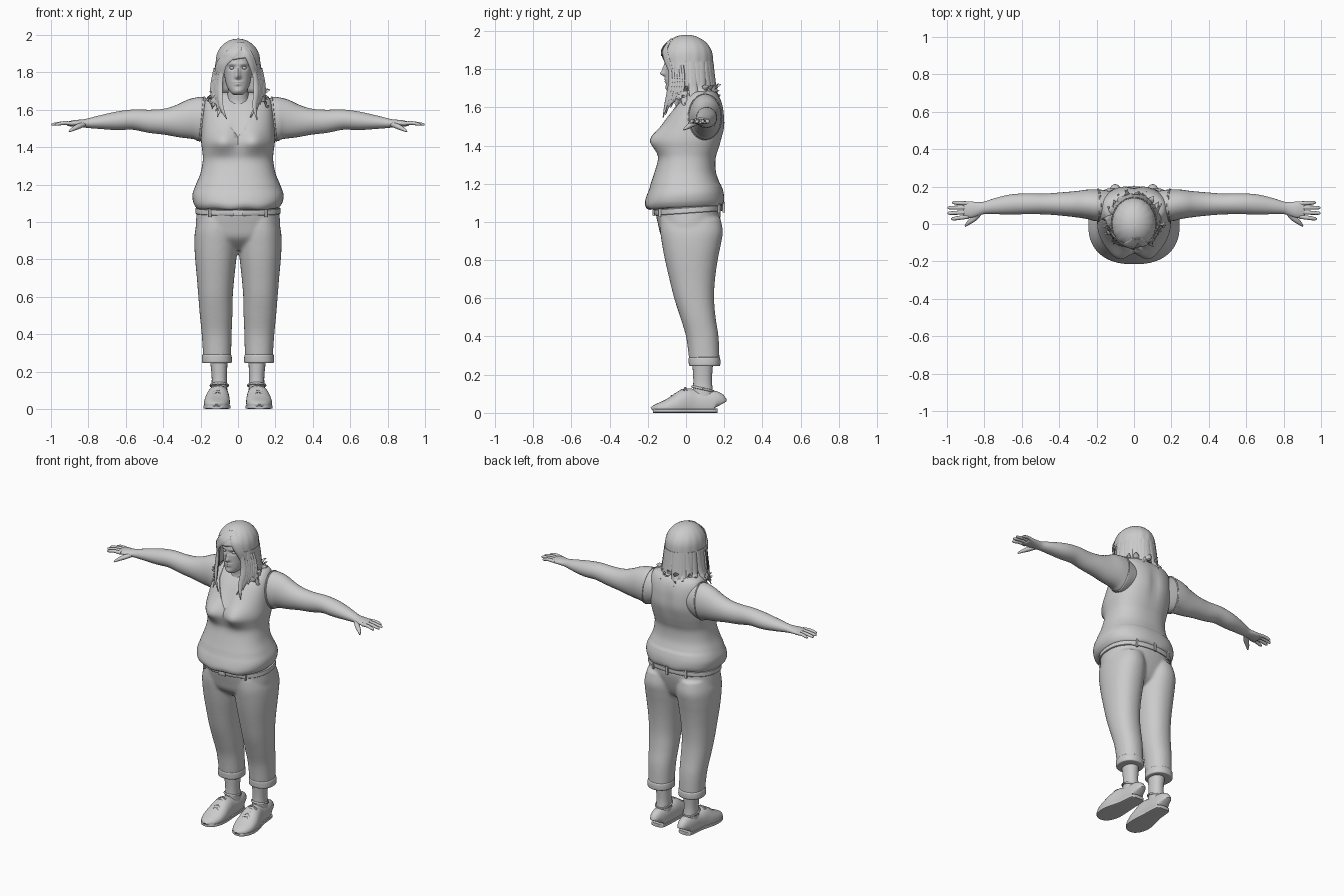
import bpy, bmesh, math, random
from math import sin, cos, pi, radians, exp
from mathutils import Vector

random.seed(4)


def spline(rows, k):
    """Catmull-Rom refinement of a list of equal-length tuples."""
    out = []
    for i in range(len(rows) - 1):
        a, b, c, d = (rows[max(0, min(len(rows) - 1, i + j))] for j in (-1, 0, 1, 2))
        for s in range(k):
            t = s / k
            out.append([.5 * (2*q + (r-p)*t + (2*p-5*q+4*r-u)*t*t + (3*q-p-3*r+u)*t**3)
                        for p, q, r, u in zip(a, b, c, d)])
    return out + [list(rows[-1])]


def unit(a, power):
    c, s = cos(a), sin(a)
    e = 2 / power
    return math.copysign(abs(c)**e, c), math.copysign(abs(s)**e, s)


def finish(name, bm, angle=45):
    bmesh.ops.recalc_face_normals(bm, faces=bm.faces)
    me = bpy.data.meshes.new(name)
    bm.to_mesh(me)
    bm.free()
    me.shade_smooth()
    me.set_sharp_from_angle(angle=radians(angle))
    ob = bpy.data.objects.new(name, me)
    bpy.context.collection.objects.link(ob)
    return ob


def add_rings(bm, rings, cap=True):
    vs = [[bm.verts.new(p) for p in r] for r in rings]
    n = len(vs[0])
    for r, q in zip(vs, vs[1:]):
        for j in range(n):
            bm.faces.new((r[j], r[(j+1) % n], q[(j+1) % n], q[j]))
    if cap:
        bm.faces.new(vs[0])
        bm.faces.new(vs[-1])


def stack(rows, n=48, k=4, power=2.2, grow=0, warp=None):
    """Horizontal sections: z, centre x, half width, front y, back y."""
    rings = []
    for z, cx, hx, yf, yb in spline(rows, k):
        ring = []
        for j in range(n):
            c, s = unit(2*pi*j/n, power)
            p = Vector((cx + (hx+grow)*c, (yf+yb)/2 + ((yb-yf)/2+grow)*s, z))
            if warp:
                warp(p)
            ring.append(p)
        rings.append(ring)
    return rings


def sweep(path, up, n=12, k=4, power=2):
    """Sections along a path: x, y, z, half width, half height."""
    pts = spline(path, k)
    rings = []
    for i, p in enumerate(pts):
        a, b = pts[max(i-1, 0)], pts[min(i+1, len(pts)-1)]
        t = (Vector(b[:3]) - Vector(a[:3])).normalized()
        side = t.cross(Vector(up)).normalized()
        u = side.cross(t)
        ring = []
        for j in range(n):
            c, s = unit(2*pi*j/n, power)
            ring.append(Vector(p[:3]) + side*p[3]*c + u*p[4]*s)
        rings.append(ring)
    return rings


def build(name, *parts, angle=45):
    bm = bmesh.new()
    for rings in parts:
        add_rings(bm, rings)
    return finish(name, bm, angle)


def gauss(d, w):
    return exp(-(d/w)**2)


# Torso, sleeveless top and neck
TORSO = [(1.075, 0, .218, -.19, .183), (1.085, 0, .228, -.207, .195), (1.11, 0, .24, -.215, .2),
         (1.15, 0, .243, -.205, .195), (1.2, 0, .225, -.185, .178), (1.26, 0, .201, -.165, .157),
         (1.33, 0, .188, -.146, .155), (1.38, 0, .191, -.15, .17), (1.43, 0, .197, -.152, .186),
         (1.5, 0, .195, -.128, .203), (1.57, 0, .19, -.088, .2), (1.62, 0, .184, -.05, .19),
         (1.655, 0, .172, -.015, .175), (1.678, 0, .15, .01, .155), (1.692, 0, .09, .03, .125)]


def body(p):
    if p.y < 0:
        w = min(1, -p.y / .08)
        p.y -= .045 * w * gauss(abs(p.x)-.085, .065) * gauss(p.z-1.43, .06)
    if p.z < 1.2:
        p.z += .05 * p.y + .004 * sin(p.x*38) * gauss(p.z-1.1, .05)
    else:
        p.y += .012 * gauss(p.x, .03) * gauss(p.z-1.52, .1) * (1 if p.y < 0 else -1)


top = build("tank_top", stack(TORSO, 64, 4, 2.4, 0, body))
build("chest", stack(TORSO[6:], 48, 4, 2.4, -.006, body))
build("neck", stack([(1.58, 0, .09, -.045, .13), (1.64, 0, .066, -.03, .12),
                     (1.69, 0, .055, -.035, .105), (1.76, 0, .055, -.03, .1)], 32))
vee = [(0, 1.455), (.1, 1.6), (.125, 1.75), (-.125, 1.75), (-.1, 1.6)]
cutter = build("neckline_cutter", [[Vector((x, y, z)) for x, z in vee] for y in (-.5, .1)])
cutter.hide_render = True
cutter.hide_set(True)
mod = top.modifiers.new("neckline", 'BOOLEAN')
mod.operation, mod.object = 'DIFFERENCE', cutter

# Arms, hands and armhole edging
ARM = [(.12, .1, 1.55, .075, .09), (.19, .1, 1.55, .085, .118), (.24, .105, 1.55, .08, .11),
       (.31, .106, 1.54, .07, .09), (.39, .107, 1.536, .062, .07), (.47, .107, 1.538, .056, .062),
       (.56, .108, 1.547, .055, .054), (.65, .105, 1.54, .054, .049), (.74, .095, 1.533, .043, .036),
       (.8, .086, 1.528, .033, .026), (.83, .082, 1.527, .036, .021), (.87, .077, 1.527, .043, .018),
       (.905, .076, 1.525, .042, .013), (.912, .076, 1.525, .036, .008)]
FINGERS = [(.039, .028, .978), (.064, .058, .997), (.088, .087, .997), (.11, .114, .972)]
for s, side in ((1, "left"), (-1, "right")):
    parts = [sweep([(s*x, y, z, w, h) for x, y, z, w, h in ARM], (0, 0, 1), 28)]
    for y0, y1, x1 in FINGERS:
        parts.append(sweep([(s*.885, y0, 1.526, .011, .011), (s*.93, (y0+y1)/2, 1.529, .011, .01),
                            (s*(x1-.012), y1, 1.522, .009, .008), (s*x1, y1, 1.519, .003, .003)], (0, 0, 1), 10))
    parts.append(sweep([(s*.825, .06, 1.522, .014, .014), (s*.855, .03, 1.51, .016, .014),
                        (s*.885, .006, 1.495, .011, .01), (s*.902, -.012, 1.483, .004, .004)], (0, 0, 1), 10))
    build(side + "_arm", *parts)
    hole = [(s*(.192 - .012*sin(a)), .1 + .085*cos(a), 1.55 + .117*sin(a), .005, .005)
            for a in (2*pi*i/16 for i in range(17))]
    build(side + "_armhole_edge", sweep(hole, (1, 0, 0), 8, 3))

# Trousers: hips and both legs fused together
HIPS = [(.85, 0, .1, -.05, .08), (.88, 0, .18, -.09, .125), (.92, 0, .215, -.128, .15),
        (.98, 0, .226, -.145, .17), (1.04, 0, .221, -.158, .182), (1.09, 0, .215, -.165, .18)]
LEG = [(.262, .113, .075, .02, .175), (.29, .112, .075, .015, .175), (.4, .114, .08, 0, .17),
       (.5, .117, .087, -.03, .155), (.6, .12, .092, -.062, .147), (.7, .12, .1, -.087, .152),
       (.8, .119, .11, -.11, .166), (.88, .118, .115, -.125, .182), (.95, .117, .113, -.135, .193),
       (1.02, .112, .1, -.135, .18)]
legs = [stack([(z, s*c, h, f, b) for z, c, h, f, b in LEG], 40) for s in (1, -1)]
trousers = build("trousers", stack(HIPS, 56, 4, 2.3), *legs)
mod = trousers.modifiers.new("fuse", 'REMESH')
mod.mode, mod.voxel_size, mod.use_smooth_shade = 'VOXEL', .009, True
mod = trousers.modifiers.new("soften", 'SMOOTH')
mod.factor, mod.iterations = .5, 5

# Belt with loops and buckle
tilt = lambda p: setattr(p, "z", p.z + .07*p.y)
build("belt", stack([(1.045, 0, .222, -.16, .184), (1.047, 0, .228, -.166, .19),
                     (1.073, 0, .226, -.168, .19), (1.075, 0, .218, -.16, .182)], 64, 2, 2.3, 0, tilt))
for x, y in ((-.15, -.131), (.15, -.131), (-.12, .165), (.12, .165), (0, .192)):
    f = 1 if y > 0 else -1
    build("belt_loop", sweep([(x, y+f*.006, 1.035+.07*y, .007, .007),
                              (x, y+f*.006, 1.09+.07*y, .007, .007)], (0, f, 0), 8, 2, 4))
build("belt_buckle", sweep([(-.026, -.17, 1.048, .017, .005), (.026, -.17, 1.048, .017, .005)],
                           (0, -1, 0), 12, 2, 5))

# Turn-ups, ankles and laced shoes
SHOE = [(.166, .1, .025, .085), (.155, .1, .041, .112), (.11, .1, .048, .118), (.05, .102, .052, .122),
        (0, .106, .06, .128), (-.05, .111, .068, .098), (-.1, .114, .067, .07), (-.145, .115, .052, .05),
        (-.168, .115, .03, .038), (-.174, .115, .012, .03)]
for s, side in ((1, "left"), (-1, "right")):
    build(side + "_cuff", stack([(.245, s*.113, .07, .025, .17), (.248, s*.113, .079, .016, .178),
                                 (.268, s*.113, .08, .014, .18), (.288, s*.113, .078, .014, .178),
                                 (.292, s*.113, .072, .02, .172)], 40, 3))
    build(side + "_ankle", stack([(.07, s*.1, .045, .035, .145), (.12, s*.1, .042, .036, .14),
                                  (.18, s*.1, .041, .038, .136), (.3, s*.104, .05, .03, .145)], 24))
    upper = sweep([(s*x, y, z*.4, w, z*.6) for y, x, w, z in SHOE], (0, 0, 1), 28, 4, 2.3)
    for p in (p for ring in upper for p in ring):
        p.z = max(p.z, .006)
    build(side + "_shoe", upper)
    build(side + "_sole", sweep([(s*x, y, .011, w+.004, .011) for y, x, w, z in SHOE], (0, 0, 1), 16, 4, 5))
    collar = [(s*.1 + .046*cos(a), .088 + .055*sin(a), .126 - .012*sin(a), .006, .006)
              for a in (2*pi*i/12 for i in range(13))]
    laces = []
    for i in range(5):
        y, z = -.004 - .018*i, .131 - .0108*i
        for d in (-1, 1):
            laces.append(sweep([(s*.109-.032, y-.008*d, z-.014, .004, .003), (s*.109, y, z+.002, .004, .003),
                                (s*.109+.032, y+.008*d, z-.014, .004, .003)], (0, 0, 1), 6))
    build(side + "_shoe_collar", sweep(collar, (0, 0, 1), 8))
    build(side + "_laces", *laces)


# Head with sculpted face
def face(p):
    if p.y > -.03:
        return
    x, z = abs(p.x), p.z
    p.y -= gauss(x, .013) * (.026*gauss(z-1.776, .013) + .015*gauss(z-1.8, .022))
    p.y -= .008*gauss(x, .022)*gauss(z-1.748, .006) + .007*gauss(x, .018)*gauss(z-1.735, .006)
    p.y += .012*gauss(x-.032, .019)*gauss(z-1.824, .012) - .004*gauss(x-.03, .025)*gauss(z-1.845, .008)
    p.y -= .006*gauss(x, .02)*gauss(z-1.7, .014)


HEAD = [(1.678, 0, .02, -.083, -.03), (1.69, 0, .038, -.098, 0), (1.715, 0, .055, -.104, .04),
        (1.75, 0, .067, -.106, .08), (1.8, 0, .075, -.108, .11), (1.85, 0, .08, -.112, .12),
        (1.9, 0, .078, -.105, .12), (1.94, 0, .06, -.07, .09), (1.96, 0, .02, -.03, .04)]
build("head", stack(HEAD, 80, 10, 2.2, 0, face))
for s in (1, -1):
    build("eye", stack([(1.824 + .01*sin(t), s*.032, .013*cos(t), -.09-.011*cos(t), -.09+.011*cos(t))
                        for t in (-1.5, -1, -.5, 0, .5, 1, 1.5)], 16, 1, 2))


# Hair: cap with a fringe opening, then loose flicked locks
def scalp(a, z, grow=1.0):
    if z > 1.86:
        f = math.sqrt(max(0, 1 - ((z-1.86)/.12)**2))
        hx, yf, yb = .118*f, .131*f, .14*f
    else:
        k = (1.86-z)/.16
        hx, yf, yb = .118+.01*k, .131-.03*k, .14+.008*k
    c = cos(a)
    return Vector((hx*sin(a)*grow, -c*(yf if c > 0 else yb)*grow, z))


cols, layers = 96, []
for r in range(1, 19):
    ring = []
    for j in range(cols):
        a = 2*pi*j/cols
        d = abs((a+pi) % (2*pi) - pi)
        m = max(0, min(1, (d-radians(28))/radians(30)))
        m = m*m*(3-2*m)
        low = (1.872 + .018*sin(a)*(1-m))*(1-m) + 1.69*m
        t = r/18*pi/2
        z = low + (1.98-low)*cos(t)
        ring.append(scalp(a, z, 1 + .012*sin(a*16 + r*.15)*r/18 - .05*gauss(a-.25, .12)*(1-r/24)))
    layers.append(ring)
bm = bmesh.new()
add_rings(bm, layers, False)
bm.verts.ensure_lookup_table()
bm.faces.new(bm.verts[:cols])
hair = finish("hair_cap", bm, 60)
mod = hair.modifiers.new("thickness", 'SOLIDIFY')
mod.thickness, mod.offset = .01, -1

locks = []
for layer in range(2):
    for i in range(22):
        a = radians(58 + 244*i/21 + random.uniform(-4, 4))
        out, tip = random.uniform(1.16, 1.36), random.uniform(1.64, 1.73) - .02*layer
        stops = [(1.84, .98, .018), (1.76, 1.01, .021), (1.70, 1.05, .019),
                 (tip-.006, (1.05+out)/2, .013), (tip, out, .002)]
        path = [(*scalp(a + radians(i % 3 - 1)*2*q, z, g), w, w*.32) for q, (z, g, w) in enumerate(stops)]
        locks.append(sweep(path, (sin(a), -cos(a), 0), 8, 3))
for s in (1, -1):
    for i in range(6):
        x, y = .085 + .007*i, -.085 + .013*i
        tip = 1.55 + .017*i + random.uniform(-.01, .01)
        path = [(s*x, y, 1.82, .012, .007), (s*(x+.012), y+.005, 1.74, .017, .008),
                (s*(x+.012), y-.005, 1.68, .018, .007), (s*(x+.004), y-.02, (tip+1.68)/2, .013, .006),
                (s*(x+random.uniform(-.03, .025)), y-.035, tip, .002, .002)]
        locks.append(sweep(path, (s*.5, -.85, 0), 8, 3))
build("hair_locks", *locks, angle=60)

# Fringe swept both ways from the parting
fringe = []
for s, count in ((-1, 4), (1, 2)):
    for i in range(count):
        a0, a1 = radians(14 + s*5*i), radians(s*(40 + 7*i))
        path = [(*scalp(a0, 1.955, .99), .012, .005), (*scalp(a0*.6+a1*.4, 1.905, 1.01), .02, .006),
                (*scalp(a1*.9, 1.85, 1.01), .018, .006), (*scalp(a1*1.12, 1.79, 1.01), .013, .005),
                (*scalp(a1*1.2, 1.73, 1.02), .003, .003)]
        fringe.append(sweep(path, (s*.4, -.9, .2), 8, 4))
build("fringe", *fringe, angle=60)
